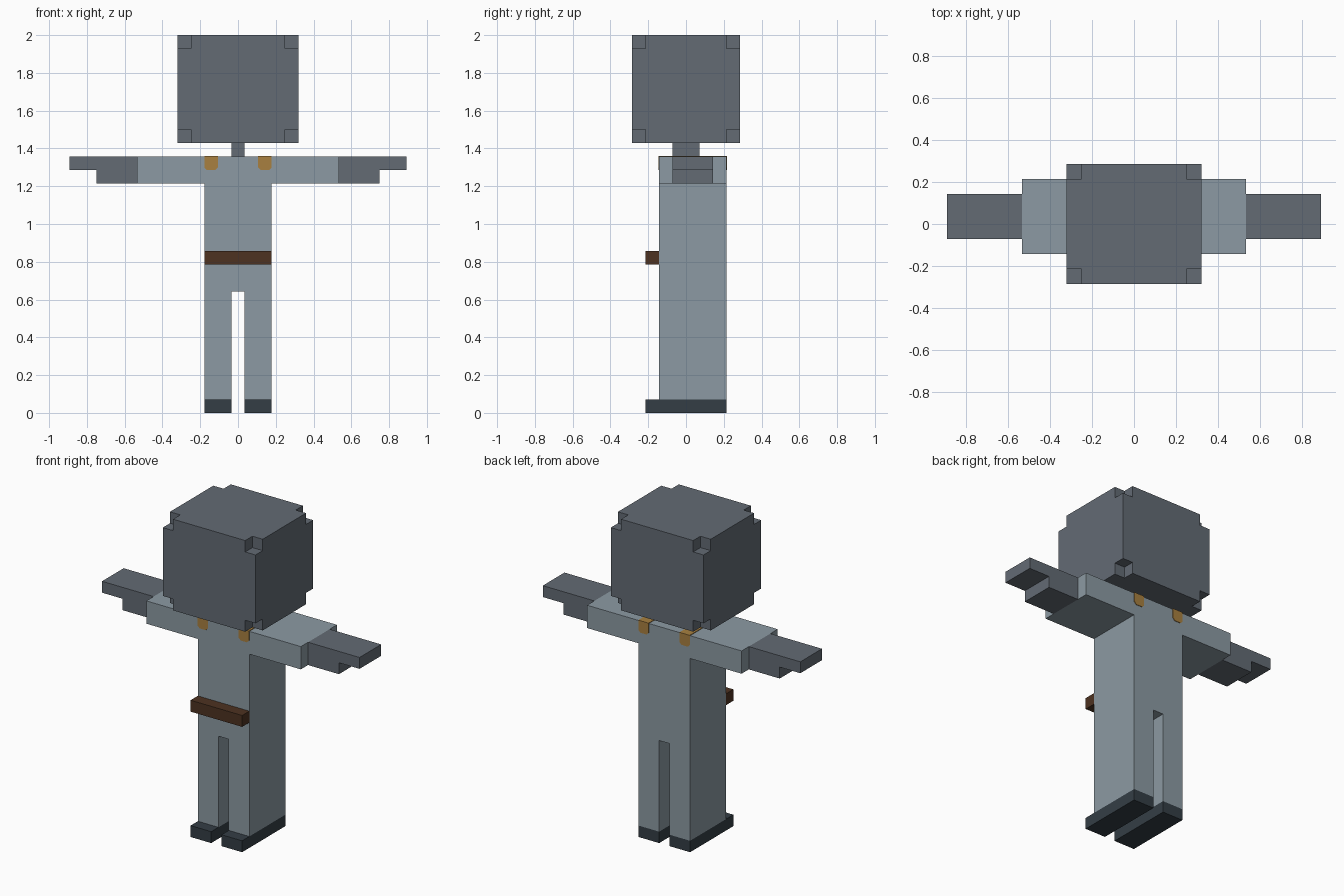
import bpy, bmesh
from itertools import product
from mathutils import Matrix, Vector

if "Cube" in bpy.data.objects:
    bpy.data.objects.remove(bpy.data.objects["Cube"])

U = 1 / 14  # one block; all sizes below are in blocks


def material(name, rgb):
    m = bpy.data.materials.new(name)
    m.use_nodes = True
    m.diffuse_color = (*rgb, 1)
    bsdf = next(n for n in m.node_tree.nodes if n.type == 'BSDF_PRINCIPLED')
    bsdf.inputs["Base Color"].default_value = (*rgb, 1)
    bsdf.inputs["Roughness"].default_value = 0.9
    return m


slate = material("slate grey", (0.125, 0.147, 0.175))
cloth = material("pale blue grey", (0.262, 0.323, 0.366))
leather = material("brown leather", (0.074, 0.032, 0.015))
boot = material("dark boot", (0.034, 0.048, 0.060))
ochre = material("ochre", (0.392, 0.216, 0.051))


def finish(name, bm, mat):
    bmesh.ops.recalc_face_normals(bm, faces=bm.faces)
    bmesh.ops.scale(bm, vec=(U, U, U), verts=bm.verts)
    me = bpy.data.meshes.new(name)
    bm.to_mesh(me)
    bm.free()
    me.materials.append(mat)
    ob = bpy.data.objects.new(name, me)
    bpy.context.scene.collection.objects.link(ob)
    return ob


def prism(name, outline, y0, y1, mat):
    """Extrude a front outline (x, z) from y0 to y1."""
    bm = bmesh.new()
    face = bm.faces.new([bm.verts.new((x, y0, z)) for x, z in outline])
    ext = bmesh.ops.extrude_face_region(bm, geom=[face])["geom"]
    moved = [v for v in ext if isinstance(v, bmesh.types.BMVert)]
    bmesh.ops.translate(bm, vec=(0, y1 - y0, 0), verts=moved)
    return finish(name, bm, mat)


def box(name, x0, x1, y0, y1, z0, z1, mat):
    return prism(name, [(x0, z0), (x1, z0), (x1, z1), (x0, z1)], y0, y1, mat)


# Suit: legs, torso and sleeves as one mirrored outline
half = [(0.5, 9), (0.5, 1), (2.5, 1), (2.5, 17), (7.5, 17), (7.5, 19)]
prism("suit", half + [(-x, z) for x, z in reversed(half)], -2, 3, cloth)

# Belt and neck
box("belt", -2.5, 2.5, -3, -2, 11, 12, leather)
box("neck", -0.5, 0.5, -1, 1, 19, 20, slate)

# Paired parts
T = 0.05  # strap plate thickness
for side, s in (("left", 1), ("right", -1)):
    box(side + "_boot", s * 0.5, s * 2.5, -3, 3, 0, 1, boot)

    hand = [(7.5, 17), (10.5, 17), (10.5, 18), (12.5, 18), (12.5, 19), (7.5, 19)]
    prism(side + "_hand", [(s * x, z) for x, z in hand], -1, 2, slate)

    # Shoulder strap with clipped ends on the chest and back
    end = [(1.5, 19), (1.5, 18.2), (1.7, 18), (2.3, 18), (2.5, 18.2), (2.5, 19)]
    end = [(s * x, z) for x, z in end]
    prism(side + "_strap_front", end, -2 - T, -2, ochre)
    prism(side + "_strap_back", end, 3, 3 + T, ochre)
    box(side + "_strap_top", s * 1.5, s * 2.5, -2 - T, 3 + T, 19, 19 + T, ochre)

# Head: block with its eight corners cut out
head = box("head", -4.5, 4.5, -4, 4, 20, 28, slate)
bm = bmesh.new()
for corner in product((-4.5, 4.5), (-4, 4), (20, 28)):
    bmesh.ops.create_cube(bm, size=2, matrix=Matrix.Translation(Vector(corner)))
cutter = finish("head_corner_cutter", bm, slate)
cutter.hide_render = True

cut = head.modifiers.new("corner notches", 'BOOLEAN')
cut.operation = 'DIFFERENCE'
cut.solver = 'EXACT'
cut.object = cutter
bpy.context.view_layer.objects.active = head
bpy.ops.object.modifier_apply(modifier=cut.name)
bpy.data.objects.remove(cutter)
